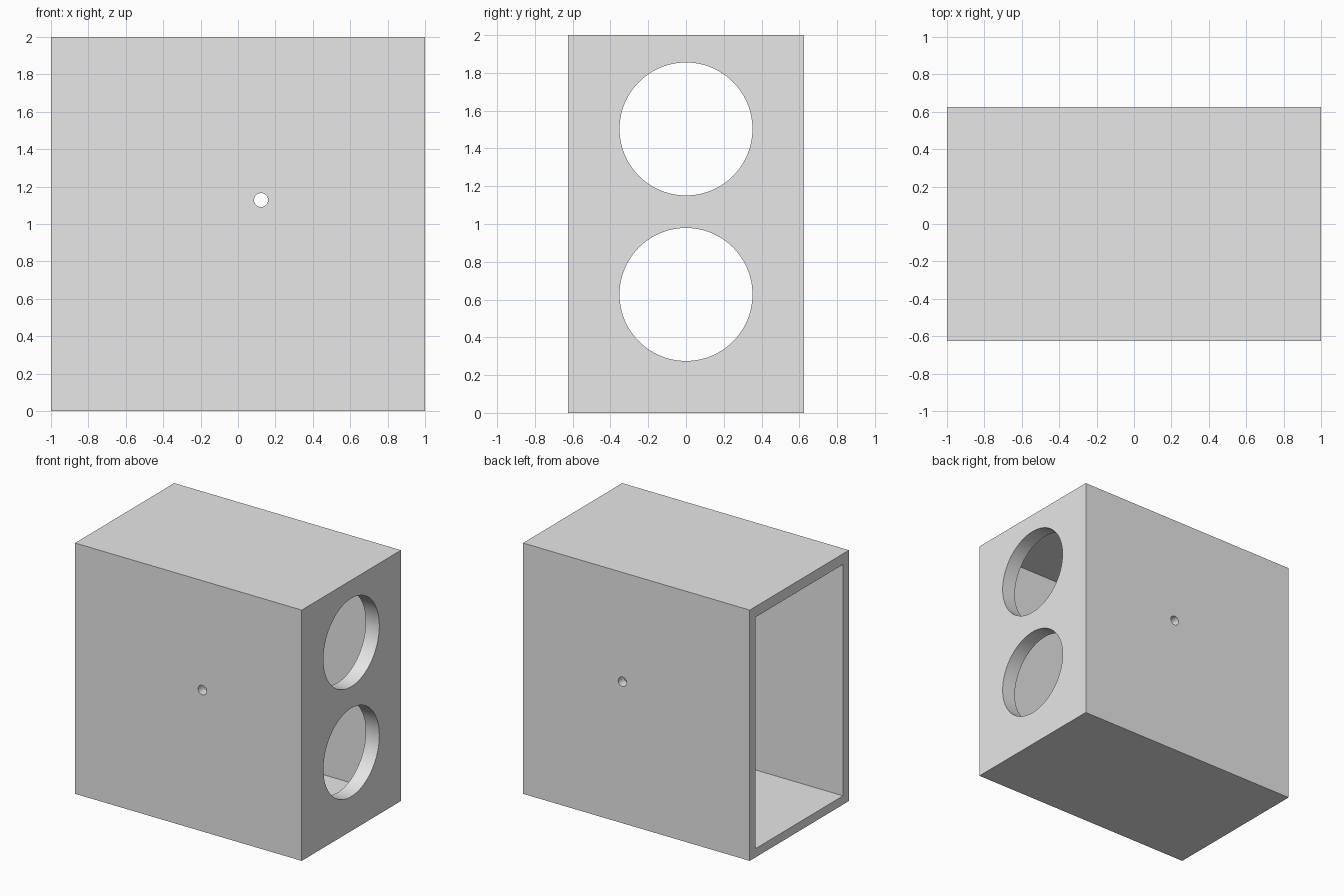
import bpy
import math

if "Cube" in bpy.data.objects:
    bpy.data.objects.remove(bpy.data.objects["Cube"], do_unlink=True)

grey = bpy.data.materials.new("light_grey")
grey.use_nodes = True
colour = (0.8, 0.8, 0.8, 1)
grey.diffuse_color = colour
grey.node_tree.nodes["Principled BSDF"].inputs["Base Color"].default_value = colour


def box(name, low, high):
    """Box between two opposite corners."""
    centre = [(a + b) / 2 for a, b in zip(low, high)]
    bpy.ops.mesh.primitive_cube_add(size=1, location=centre)
    obj = bpy.context.object
    obj.name = name
    obj.scale = [b - a for a, b in zip(low, high)]
    bpy.ops.object.transform_apply(location=True, rotation=False, scale=True)
    return obj


def rod(name, radius, length, centre, rotation, sides):
    """Round cutter along the axis given by the rotation."""
    bpy.ops.mesh.primitive_cylinder_add(vertices=sides, radius=radius, depth=length,
                                        location=centre, rotation=rotation)
    bpy.context.object.name = name
    return bpy.context.object


quarter = math.pi / 2
depth = 0.625     # half depth of the box
wall = 0.075      # side wall thickness
end_wall = 0.12   # thickness of the wall with the two ports

# Outer block
housing = box("housing", (-1, -depth, 0), (1, depth, 2))
housing.data.materials.append(grey)

# Cavity open at one end, two large ports, one small hole through both sides
cutters = [box("cavity_cutter", (-1.2, wall - depth, 0.07), (1 - end_wall, depth - wall, 1.915))]
for z in (0.627, 1.503):
    cutters.append(rod("port_cutter", 0.352, 0.5, (1, 0, z), (0, quarter, 0), 96))
cutters.append(rod("small_hole_cutter", 0.0375, 2, (0.123, 0, 1.128), (quarter, 0, 0), 32))

# Cut the block and tidy up
bpy.context.view_layer.objects.active = housing
for cutter in cutters:
    cutter.hide_render = True
    cut = housing.modifiers.new("cut", "BOOLEAN")
    cut.operation = "DIFFERENCE"
    cut.solver = "EXACT"
    cut.object = cutter
    bpy.ops.object.modifier_apply(modifier=cut.name)
    bpy.data.objects.remove(cutter, do_unlink=True)

# Smooth the round walls, keep the box edges sharp
bpy.ops.object.select_all(action="DESELECT")
housing.select_set(True)
bpy.context.view_layer.objects.active = housing
bpy.ops.object.shade_smooth_by_angle(angle=math.radians(30))
